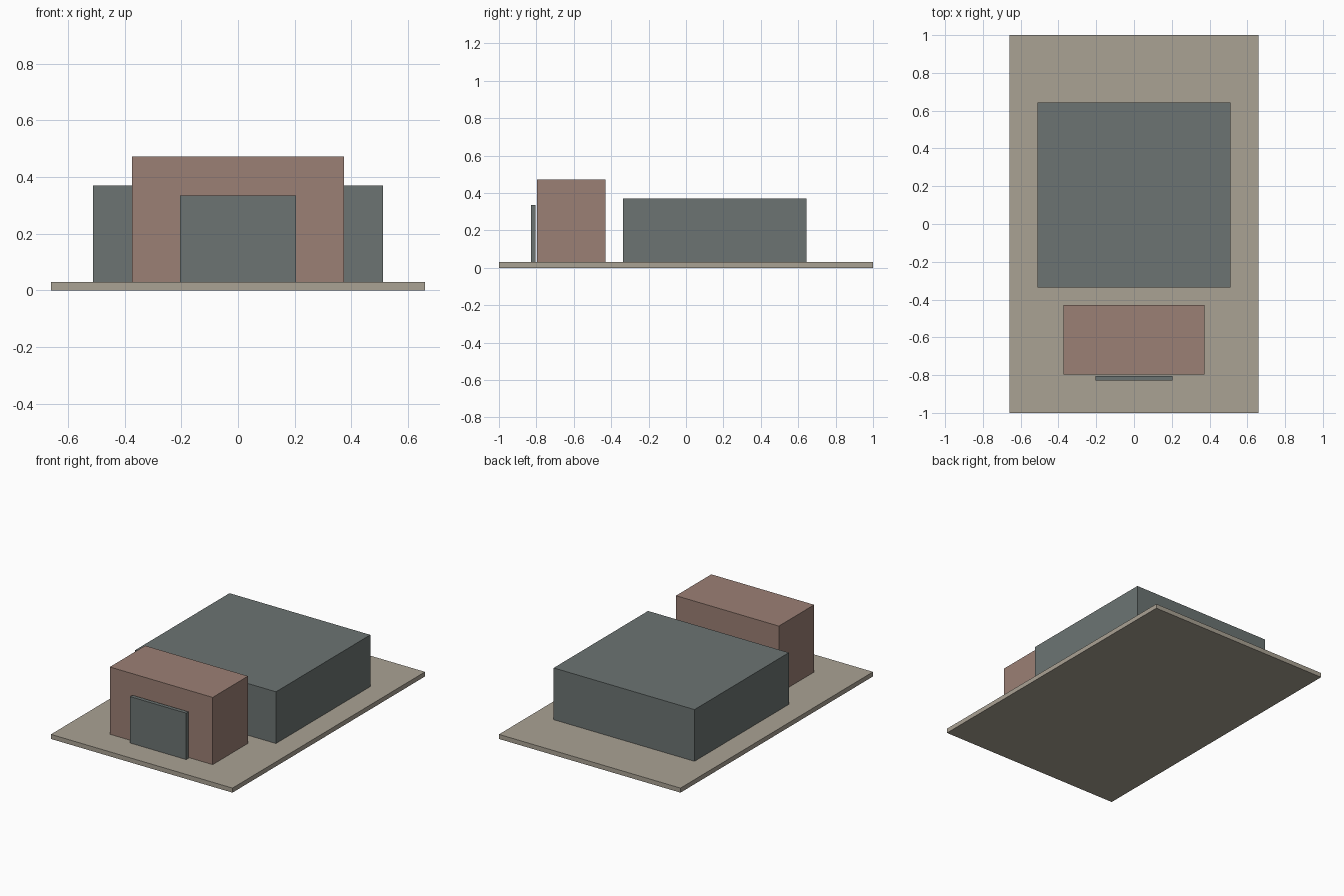
import bpy

cube = bpy.data.objects.get("Cube")
if cube:
    bpy.data.objects.remove(cube, do_unlink=True)


def make_material(name, rgb):
    mat = bpy.data.materials.new(name)
    mat.use_nodes = True
    colour = (*rgb, 1.0)
    mat.diffuse_color = colour
    mat.node_tree.nodes["Principled BSDF"].inputs["Base Color"].default_value = colour
    return mat


def box(name, width, y_range, z_range, mat):
    """Flat-shaded block centred on x = 0, spanning the given y and z ranges."""
    (y0, y1), (z0, z1) = y_range, z_range
    bpy.ops.mesh.primitive_cube_add(size=1, location=(0, (y0 + y1) / 2, (z0 + z1) / 2))
    obj = bpy.context.object
    obj.name = name
    obj.scale = (width, y1 - y0, z1 - z0)
    bpy.ops.object.transform_apply(location=False, rotation=False, scale=True)
    obj.data.materials.append(mat)
    return obj


stone = make_material("warm grey stone", (0.40, 0.36, 0.295))
brick = make_material("dusty brick", (0.33, 0.214, 0.177))
slate = make_material("slate grey", (0.15, 0.175, 0.171))

GROUND = 0.03  # top of the base slab

# Base slab
box("base_slab", 1.32, (-1.0, 1.0), (0, GROUND), stone)
# Large rear hall
box("main_hall", 1.024, (-0.337, 0.643), (GROUND, 0.37), slate)
# Taller front block
box("front_block", 0.748, (-0.797, -0.43), (GROUND, 0.472), brick)
# Thin free-standing panel just ahead of the front block
box("entrance_panel", 0.408, (-0.829, -0.805), (GROUND, 0.335), slate)
